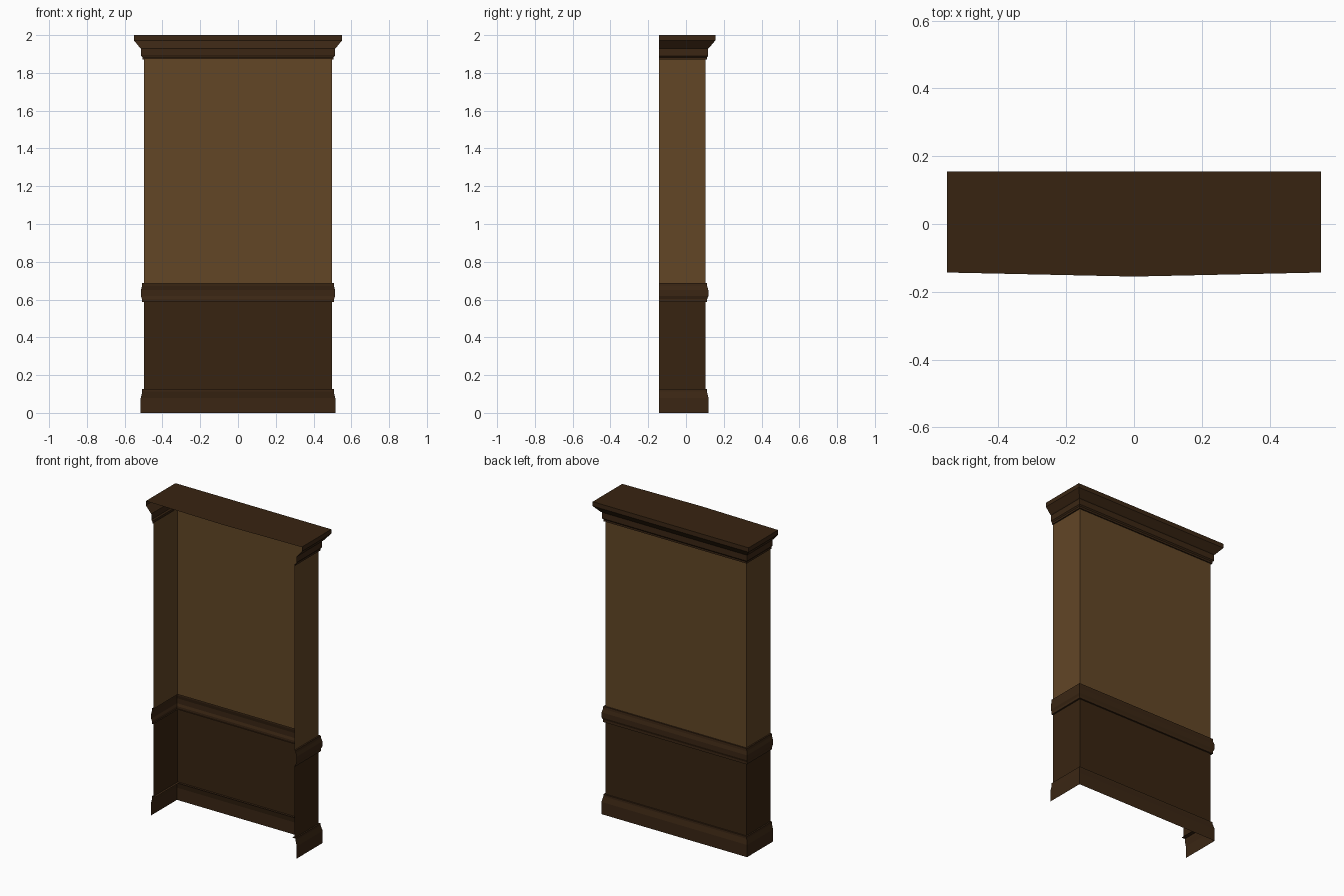
import bpy, bmesh

if "Cube" in bpy.data.objects:
    bpy.data.objects.remove(bpy.data.objects["Cube"])

FRONT = -0.143            # open front edge of the three-sided shell
HALF, BACK = 0.498, 0.102  # wall planes


def material(name, col):
    m = bpy.data.materials.new(name)
    m.diffuse_color = (*col, 1)
    m.use_nodes = True
    m.node_tree.nodes["Principled BSDF"].inputs["Base Color"].default_value = m.diffuse_color
    return m


wood = material("dark wood", (0.039, 0.0175, 0.0055))
trim = material("trim wood", (0.043, 0.0195, 0.0068))
paper = material("light brown wall", (0.122, 0.061, 0.0194))


def finish(bm, name, mat):
    me = bpy.data.meshes.new(name)
    bm.to_mesh(me)
    bm.free()
    me.materials.append(mat)
    ob = bpy.data.objects.new(name, me)
    bpy.context.collection.objects.link(ob)
    return ob


def sweep(name, profile, mat):
    """Sweep (outward offset, z) points, bottom to top, round the U-shaped plan."""
    bm = bmesh.new()
    rows = []
    for o, z in profile:
        x, y = HALF + o, BACK + o
        plan = [(x, FRONT), (x, y), (-x, y), (-x, FRONT)]
        rows.append([bm.verts.new((px, py, z)) for px, py in plan])
    for a, b in zip(rows, rows[1:]):
        for i in range(3):
            bm.faces.new((a[i], a[i + 1], b[i + 1], b[i]))
    return finish(bm, name, mat)


# walls
sweep("lower_panel", [(0, 0.125), (0, 0.59)], wood)
sweep("upper_wall", [(0, 0.685), (0, 1.875)], paper)

# skirting, with a small lip turned inward at its top
sweep("skirting", [(0.017, 0), (0.017, 0.078), (0.009, 0.112),
                   (0.009, 0.126), (-0.015, 0.126)], trim)

# chair rail
sweep("chair_rail", [(0, 0.588), (0.010, 0.588), (0.010, 0.603), (0.016, 0.618),
                     (0.016, 0.65), (0.010, 0.672), (0.009, 0.688), (0, 0.688)], trim)

# cornice
sweep("cornice", [(0, 1.87), (0.008, 1.87), (0.008, 1.882), (0.015, 1.89),
                  (0.015, 1.928), (0.020, 1.932), (0.053, 1.972), (0.053, 2.0)], trim)

# flat top cap, with its front edge coming to a shallow point
bm = bmesh.new()
x, y = HALF + 0.053, BACK + 0.053
bm.faces.new([bm.verts.new((px, py, 2.0)) for px, py in
              [(-x, FRONT), (0, -0.155), (x, FRONT), (x, y), (-x, y)]])
finish(bm, "top_cap", wood)
